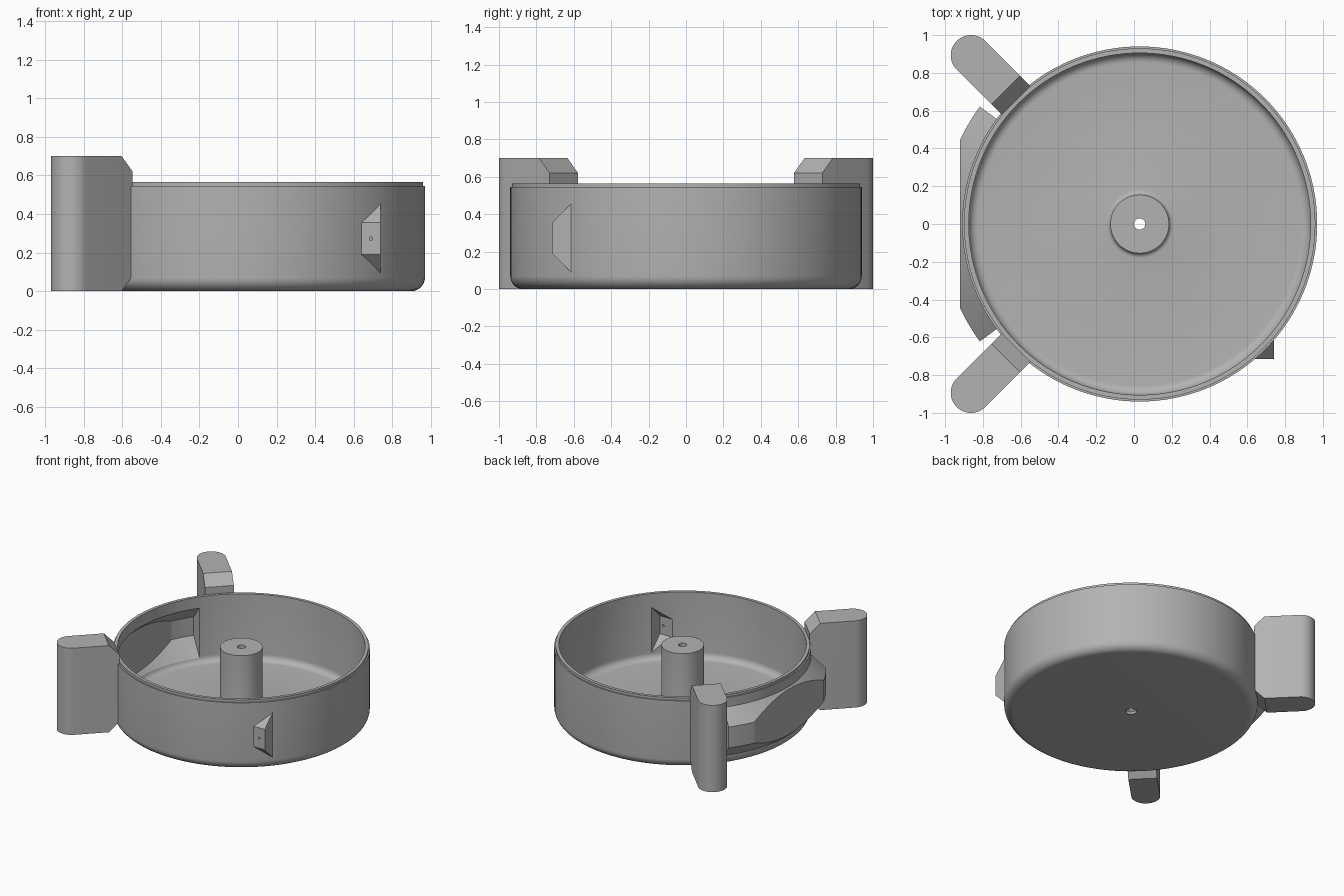
import bpy, bmesh, math
from mathutils import Matrix, Vector

if "Cube" in bpy.data.objects:
    bpy.data.objects.remove(bpy.data.objects["Cube"], do_unlink=True)

grey = bpy.data.materials.new("plain_grey")
grey.use_nodes = True
GREY = (0.45, 0.45, 0.45, 1)
grey.diffuse_color = GREY
grey.node_tree.nodes["Principled BSDF"].inputs["Base Color"].default_value = GREY

CENTRE = Matrix.Translation((0.03, 0, 0))    # bowl axis
R = 0.94                                     # bowl outer radius
IN = 0.905                                   # bowl inner radius


def make(name, bm, matrix=None):
    if matrix:
        bm.transform(matrix)
    bmesh.ops.recalc_face_normals(bm, faces=bm.faces)
    mesh = bpy.data.meshes.new(name)
    bm.to_mesh(mesh)
    bm.free()
    mesh.materials.append(grey)
    obj = bpy.data.objects.new(name, mesh)
    bpy.context.collection.objects.link(obj)
    return obj


def arc(cx, cy, rad, a0, a1, n=8):
    angles = [math.radians(a0 + (a1 - a0) * i / n) for i in range(n + 1)]
    return [(cx + rad * math.cos(a), cy + rad * math.sin(a)) for a in angles]


def lathe(profile, start=0, end=360, n=128):
    """Turn a closed (radius, z) profile about the z axis."""
    bm = bmesh.new()
    full = end - start == 360
    rings = []
    for i in range(n if full else n + 1):
        a = math.radians(start + (end - start) * i / n)
        rings.append([bm.verts.new((r * math.cos(a), r * math.sin(a), z)) for r, z in profile])
    k = len(profile)
    for i in range(n):
        p, q = rings[i], rings[(i + 1) % len(rings)]
        for j in range(k):
            m = (j + 1) % k
            if full and profile[j][0] == 0 and profile[m][0] == 0:
                continue
            bm.faces.new((p[j], p[m], q[m], q[j]))
    if not full:
        bm.faces.new(rings[0])
        bm.faces.new(rings[-1])
    bmesh.ops.remove_doubles(bm, verts=bm.verts, dist=1e-5)
    return bm


def extrude(points, vec):
    bm = bmesh.new()
    face = bm.faces.new([bm.verts.new(p) for p in points])
    out = bmesh.ops.extrude_face_region(bm, geom=[face])
    moved = [g for g in out["geom"] if isinstance(g, bmesh.types.BMVert)]
    bmesh.ops.translate(bm, verts=moved, vec=vec)
    return bm


def clip(bm, co, normal):
    """Slice off everything beyond a plane and close the cut."""
    out = bmesh.ops.bisect_plane(bm, geom=bm.verts[:] + bm.edges[:] + bm.faces[:],
                                 plane_co=co, plane_no=normal, clear_outer=True)
    edges = [g for g in out["geom_cut"] if isinstance(g, bmesh.types.BMEdge)]
    bmesh.ops.contextual_create(bm, geom=edges)


def boolean(target, tool, operation):
    mod = target.modifiers.new(operation.lower(), "BOOLEAN")
    mod.operation, mod.object, mod.solver = operation, tool, "EXACT"
    bpy.context.view_layer.objects.active = target
    bpy.ops.object.modifier_apply(modifier=mod.name)
    bpy.data.objects.remove(tool, do_unlink=True)


def ring_bulge(name, top_r, low, high, root, half_angle, flat):
    """Trapezoid ring segment with its middle planed flat."""
    d = top_r - root
    prof = [(0.8, low - d), (root, low - d), (top_r, low),
            (top_r, high), (root, high + d), (0.8, high + d)]
    bm = lathe(prof, 180 - half_angle, 180 + half_angle, 32)
    clip(bm, Vector((-flat, 0, 0)), Vector((-1, 0, 0)))
    return make(name, bm, CENTRE)


def jack_box(name, x1, y0, low, high, root, back):
    """Trapezoid prism running along x."""
    d = root - y0
    prof = [(back, low - d), (root, low - d), (y0, low),
            (y0, high), (root, high + d), (back, high + d)]
    return make(name, extrude([(0.5, y, z) for y, z in prof], (x1 - 0.5, 0, 0)))


# Bowl: rounded base, stepped rim, later hollowed round a centre post
outside = [(0, 0)] + arc(R - 0.07, 0.07, 0.07, -90, 0)
outside += [(R, 0.545), (0.93, 0.545), (0.93, 0.565), (0, 0.565)]
bowl = make("bowl", lathe(outside), CENTRE)

# Outer shells of the side bulge and the socket housing
boolean(bowl, ring_bulge("bulge_shell", 1.05, 0.19, 0.36, 0.93, 36.3, 0.952), "UNION")
boolean(bowl, jack_box("socket_shell", 0.74, -0.715, 0.19, 0.355, -0.605, -0.55), "UNION")

# Hollows
hollow = [(0, 0.65), (0, 0.56), (0.155, 0.56)]
hollow += arc(0.18, 0.06, 0.025, 180, 270, 5)
hollow += arc(IN - 0.05, 0.085, 0.05, -90, 0) + [(IN, 0.65)]
boolean(bowl, make("bowl_hollow", lathe(hollow), CENTRE), "DIFFERENCE")
boolean(bowl, ring_bulge("bulge_hollow", 1.03, 0.2, 0.35, 0.9, 35.2, 0.932), "DIFFERENCE")
boolean(bowl, jack_box("socket_hollow", 0.72, -0.695, 0.2, 0.345, -0.58, -0.5), "DIFFERENCE")

# Stepped bore through the post, and the pin hole in the socket housing
bore = [(0, -0.1), (0.042, -0.1), (0.042, 0.02), (0.03, 0.03), (0.03, 0.7), (0, 0.7)]
boolean(bowl, make("post_bore", lathe(bore, n=32), CENTRE), "DIFFERENCE")
pin = [(x, -0.75, z) for x, z in arc(0.69, 0.272, 0.009, 0, 345, 23)]
boolean(bowl, make("pin_hole", extrude(pin, (0, 0.1, 0))), "DIFFERENCE")
parts = [bowl]

# Two upright arms with rounded outer ends and chamfered roots
W, REACH, ROOT, TOP = 0.107, 1.263, 0.925, 0.7
for name, angle in (("back_arm", 135), ("front_arm", 225)):
    plan = [(ROOT, -W)] + arc(REACH, 0, W, -90, 90, 24) + [(ROOT, W)]
    bm = extrude([(x, y, 0) for x, y in plan], (0, 0, TOP))
    clip(bm, Vector((ROOT, 0, TOP - 0.078)), Vector((-1, 0, 1)))
    clip(bm, Vector((ROOT, 0, 0.078)), Vector((-1, 0, -1)))
    parts.append(make(name, bm, CENTRE @ Matrix.Rotation(math.radians(angle), 4, "Z")))

# Smooth shading with sharp edges kept
bpy.ops.object.select_all(action="DESELECT")
for obj in parts:
    obj.select_set(True)
bpy.context.view_layer.objects.active = bowl
bpy.ops.object.shade_smooth_by_angle(angle=math.radians(25))
